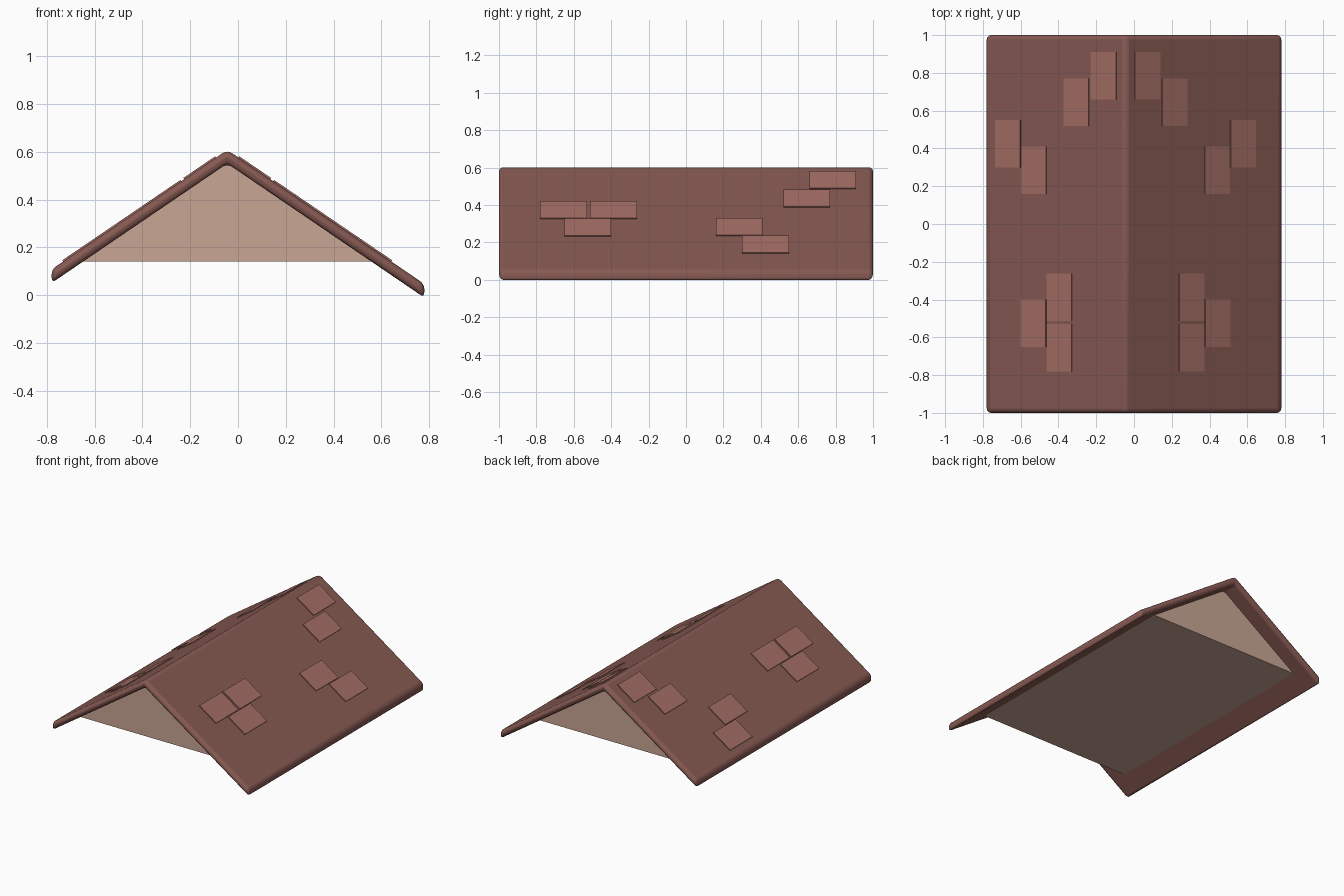
import bpy, math
from mathutils import Matrix, Vector

if "Cube" in bpy.data.objects:
    bpy.data.objects.remove(bpy.data.objects["Cube"])

RIDGE_X, SLOPE = -0.045, 0.68
OUTER, INNER = 0.608, 0.551          # ridge heights of roof top and underside


def material(name, rgb):
    m = bpy.data.materials.new(name)
    m.diffuse_color = (*rgb, 1)
    m.use_nodes = True
    m.node_tree.nodes["Principled BSDF"].inputs["Base Color"].default_value = m.diffuse_color
    return m


def height(x, ridge):
    return ridge - SLOPE * abs(x - RIDGE_X)


def extrude_profile(name, pts, y_half, mat):
    n = len(pts)
    verts = [(x, y, z) for y in (-y_half, y_half) for x, z in pts]
    faces = [tuple(range(n)), tuple(reversed(range(n, 2 * n)))]
    faces += [((i + 1) % n, i, i + n, (i + 1) % n + n) for i in range(n)]
    me = bpy.data.meshes.new(name)
    me.from_pydata(verts, [], faces)
    me.materials.append(mat)
    ob = bpy.data.objects.new(name, me)
    bpy.context.collection.objects.link(ob)
    return ob


roof_mat = material("roof_red", (0.24, 0.10, 0.085))
tile_mat = material("tile_red", (0.37, 0.155, 0.13))
wall_mat = material("gable_tan", (0.58, 0.38, 0.30))

# Roof slab: bent sheet with vertical eaves and rounded edges
W = 0.78
profile = [(-W, height(-W, INNER)), (W, height(W, INNER)), (W, height(W, OUTER)),
           (RIDGE_X, OUTER), (-W, height(-W, OUTER))]
profile.insert(1, (RIDGE_X, INNER))
roof = extrude_profile("roof_slab", profile, 1.0, roof_mat)
bev = roof.modifiers.new("round_edges", 'BEVEL')
bev.width, bev.segments = 0.025, 4
bev.limit_method, bev.angle_limit = 'ANGLE', math.radians(20)
bpy.context.view_layer.objects.active = roof
roof.select_set(True)
bpy.ops.object.shade_smooth_by_angle(angle=math.radians(40))

# Gable infill: triangular prism closing the space under the roof
base = 0.14
half = (INNER + 0.008 - base) / SLOPE
extrude_profile("gable_infill", [(RIDGE_X - half, base), (RIDGE_X + half, base),
                                 (RIDGE_X, INNER + 0.008)], 0.875, wall_mat)

# Raised tiles: (distance from ridge, centre y), mirrored on both slopes
tiles = [(0.113, 0.785), (0.258, 0.645), (0.62, 0.425), (0.483, 0.285),
         (0.348, -0.388), (0.348, -0.655), (0.485, -0.525)]
angle = math.atan(SLOPE)
for side, label in ((1, "right"), (-1, "left")):
    for i, (d, y) in enumerate(tiles):
        bpy.ops.mesh.primitive_cube_add(size=1)
        tile = bpy.context.object
        tile.name = f"roof_tile_{label}_{i + 1}"
        size = Vector((0.133 / math.cos(angle), 0.25, 0.016))
        tile.data.transform(Matrix.Diagonal(size).to_4x4())
        tile.rotation_euler = (0, side * angle, 0)
        tile.location = (RIDGE_X + side * d, y, OUTER - 0.002 - SLOPE * d)
        tile.data.materials.append(tile_mat)
